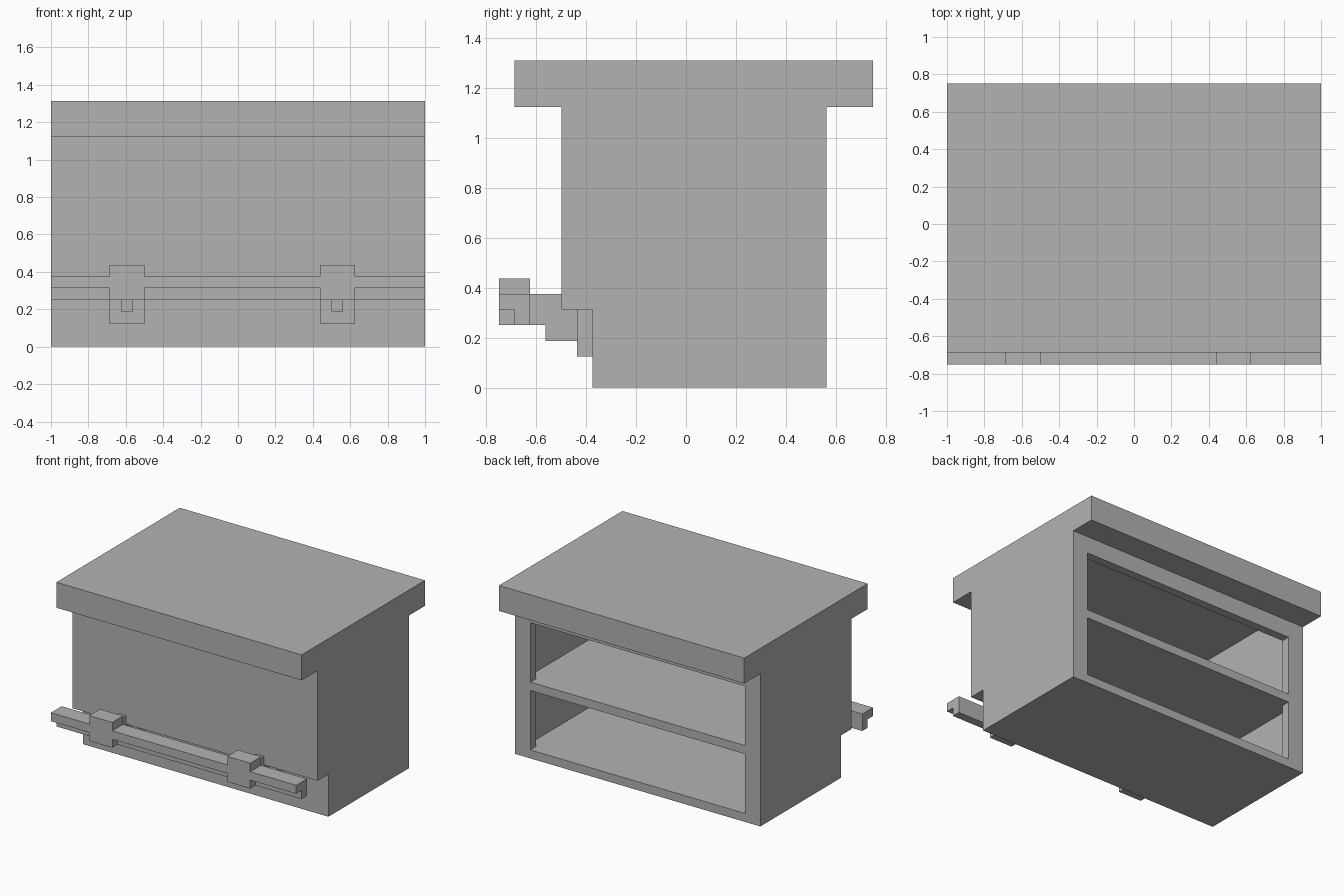
import bpy
import bmesh

cube = bpy.data.objects.get("Cube")
if cube:
    bpy.data.objects.remove(cube, do_unlink=True)

U = 1 / 16  # the whole design sits on a sixteenth grid

grey = bpy.data.materials.new("plain_grey")
grey.use_nodes = True
colour = (0.45, 0.45, 0.45, 1)
grey.diffuse_color = colour
grey.node_tree.nodes["Principled BSDF"].inputs["Base Color"].default_value = colour


def extrude_profile(name, points, x0, x1):
    """Extrude a closed (y, z) outline along x, in grid units."""
    bm = bmesh.new()
    face = bm.faces.new([bm.verts.new((x0 * U, y * U, z * U)) for y, z in points])
    result = bmesh.ops.extrude_face_region(bm, geom=[face])
    moved = [v for v in result["geom"] if isinstance(v, bmesh.types.BMVert)]
    bmesh.ops.translate(bm, verts=moved, vec=((x1 - x0) * U, 0, 0))
    bmesh.ops.recalc_face_normals(bm, faces=bm.faces)
    mesh = bpy.data.meshes.new(name)
    bm.to_mesh(mesh)
    bm.free()
    mesh.materials.append(grey)
    obj = bpy.data.objects.new(name, mesh)
    bpy.context.collection.objects.link(obj)
    return obj


def box(name, x, y, z):
    return extrude_profile(name, [(y[0], z[0]), (y[1], z[0]), (y[1], z[1]), (y[0], z[1])], *x)


# Outline of the counter: overhanging top, front wall and toe recess
top_and_front = [(12, 18), (12, 21), (-11, 21), (-11, 18),
                 (-8, 18), (-8, 5), (-6, 5), (-6, 0)]

# Hollow middle with two shelf bays open at the back
bays = [(9, 0), (9, 1), (-5, 1), (-5, 8), (9, 8), (9, 9),
        (-7, 9), (-7, 20), (8, 20), (8, 16), (9, 16), (9, 18)]
extrude_profile("counter_body", bays + top_and_front, -15, 15)

# End panels and back frame stiles
for side, s in (("left", 1), ("right", -1)):
    extrude_profile("end_panel_" + side, [(9, 0), (9, 18)] + top_and_front, 15 * s, 16 * s)
    for level, z in (("lower", (1, 8)), ("upper", (9, 16))):
        box(f"{level}_stile_{side}", (14 * s, 15 * s), (8, 9), z)

# Foot rail, with its lower front corner notched, in lengths between brackets
rail = [(-12, 5), (-11, 5), (-11, 4), (-10, 4), (-10, 6), (-12, 6)]
for name, x0, x1 in (("right", -16, -11), ("middle", -8, 7), ("left", 10, 16)):
    extrude_profile("foot_rail_" + name, rail, x0, x1)

# Rail brackets: clamp block, stepped arm and mounting plate
arm = [(-10, 4), (-9, 4), (-9, 3), (-7, 3), (-7, 5), (-8, 5), (-8, 6), (-10, 6)]
for side, x in (("right", -11), ("left", 7)):
    box("rail_clamp_" + side, (x, x + 3), (-12, -10), (4, 7))
    extrude_profile("rail_arm_" + side, arm, x + 1, x + 2)
    box("rail_plate_" + side, (x, x + 3), (-7, -6), (2, 5))
